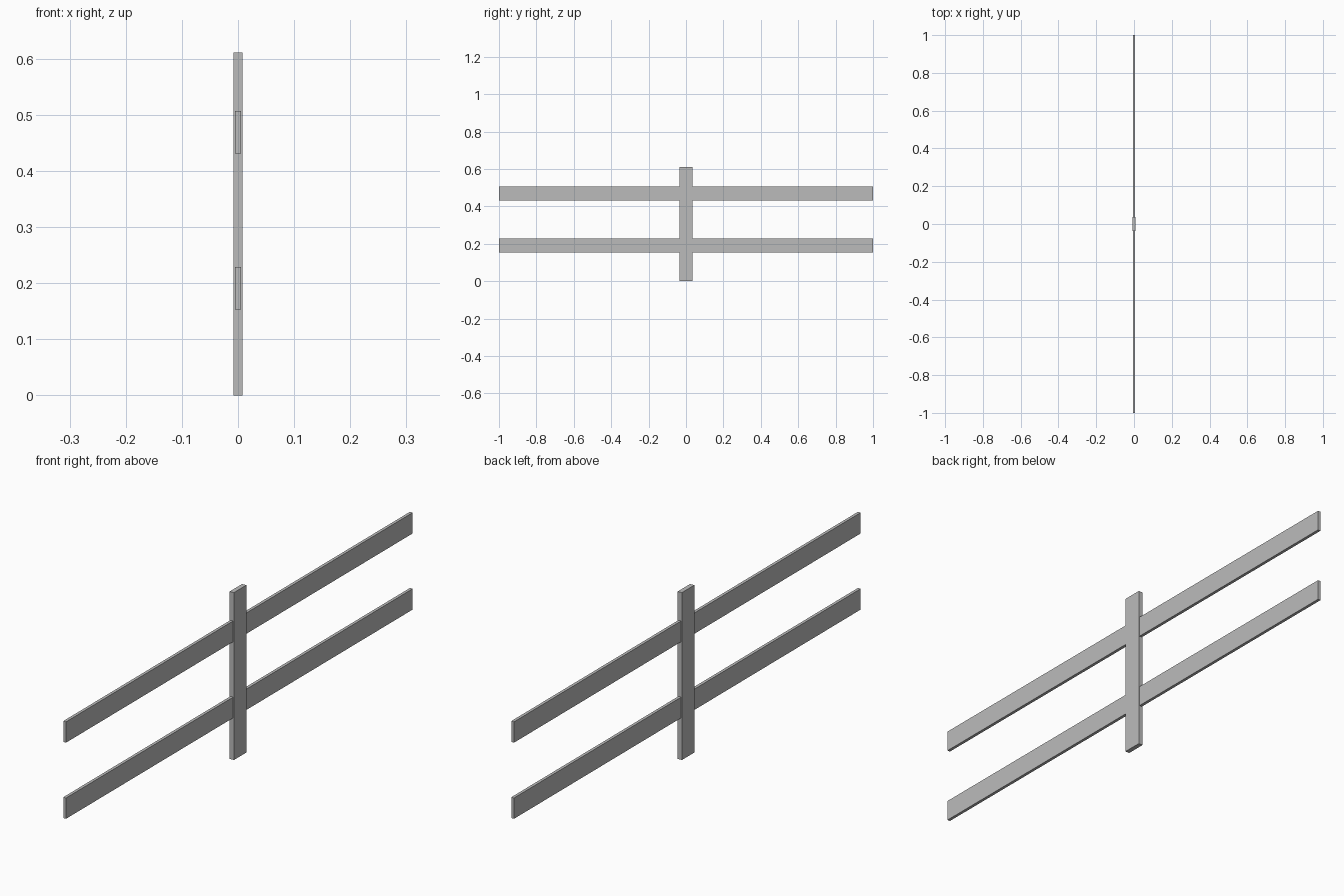
import bpy

if "Cube" in bpy.data.objects:
    bpy.data.objects.remove(bpy.data.objects["Cube"])


def box(name, half_x, half_y, z0, z1):
    """Box centred on x = 0, y = 0 between two heights."""
    bpy.ops.mesh.primitive_cube_add(size=1, location=(0, 0, (z0 + z1) / 2))
    obj = bpy.context.object
    obj.name = name
    obj.scale = (2 * half_x, 2 * half_y, z1 - z0)
    bpy.ops.object.transform_apply(location=False, rotation=False, scale=True)
    return obj


grey = bpy.data.materials.new("weathered_grey")
grey.diffuse_color = (0.5, 0.5, 0.5, 1)
grey.use_nodes = True
grey.node_tree.nodes["Principled BSDF"].inputs["Base Color"].default_value = grey.diffuse_color

# Upright post and the two rails running through it
parts = [
    box("fence_post", 0.0083, 0.036, 0, 0.611),
    box("lower_rail", 0.0055, 1, 0.153, 0.229),
    box("upper_rail", 0.0055, 1, 0.431, 0.507),
]
for part in parts:
    part.data.materials.append(grey)
